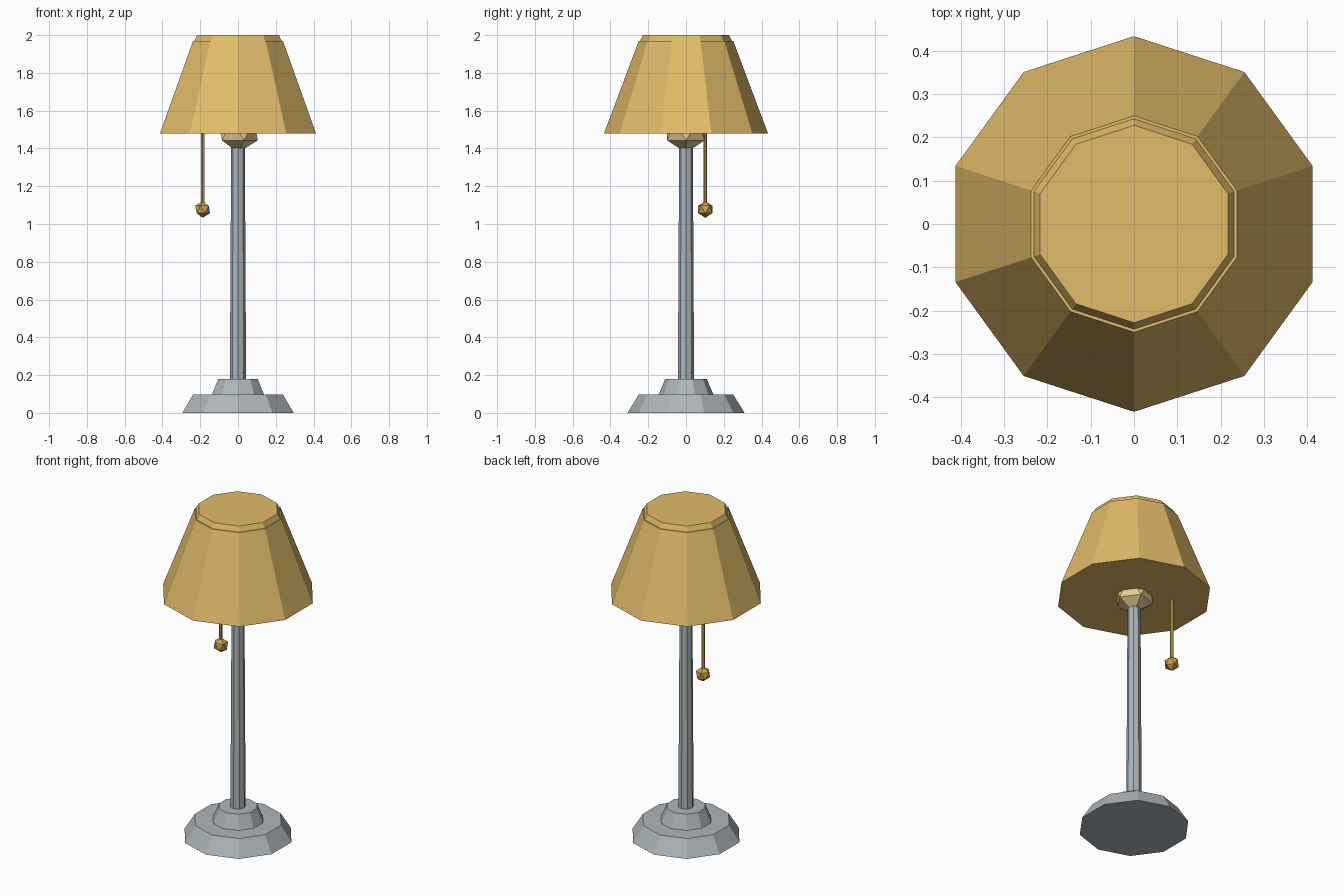
import bpy
import bmesh
import math
from mathutils import Matrix, Vector

old = bpy.data.objects.get("Cube")
if old:
    bpy.data.objects.remove(old, do_unlink=True)


def material(name, rgb):
    mat = bpy.data.materials.new(name)
    mat.use_nodes = True
    mat.diffuse_color = (*rgb, 1)
    mat.node_tree.nodes["Principled BSDF"].inputs["Base Color"].default_value = (*rgb, 1)
    return mat


steel = material("grey steel", (0.42, 0.47, 0.50))
fabric = material("warm yellow fabric", (0.76, 0.50, 0.14))
brass = material("dark brass", (0.61, 0.37, 0.08))
glass = material("pale bulb glass", (0.76, 0.60, 0.28))


def finish(name, bm, mat):
    mesh = bpy.data.meshes.new(name)
    bmesh.ops.recalc_face_normals(bm, faces=bm.faces)
    bm.to_mesh(mesh)
    bm.free()
    mesh.materials.append(mat)
    obj = bpy.data.objects.new(name, mesh)
    bpy.context.collection.objects.link(obj)
    return obj


def lathe(name, profile, sides, mat, centre=(0, 0)):
    """Closed solid of flat facets from (radius, height) rings, first corner on +y."""
    bm = bmesh.new()
    rings = []
    for r, z in profile:
        angles = [math.pi / 2 + math.tau * i / sides for i in range(sides)]
        rings.append([bm.verts.new((centre[0] + r * math.cos(a),
                                    centre[1] + r * math.sin(a), z)) for a in angles])
    for low, high in zip(rings, rings[1:]):
        for i in range(sides):
            j = (i + 1) % sides
            bm.faces.new((low[i], low[j], high[j], high[i]))
    bm.faces.new(rings[0])
    bm.faces.new(rings[-1])
    return finish(name, bm, mat)


def faceted_ball(name, centre, radius, mat):
    bm = bmesh.new()
    turn = Matrix.Translation(Vector(centre)) @ Matrix.Rotation(math.pi, 4, "Z")
    bmesh.ops.create_icosphere(bm, subdivisions=1, radius=radius, matrix=turn)
    return finish(name, bm, mat)


# Stepped foot and tapered post
lathe("base", [(0.31, 0), (0.25, 0.097), (0.145, 0.097), (0.11, 0.18)], 10, steel)
lathe("post", [(0.043, 0.17), (0.036, 1.45)], 8, steel)

# Solid shade with a small raised cap
lathe("shade", [(0.434, 1.48), (0.25, 1.97), (0.243, 1.97), (0.228, 2.0)], 10, fabric)

# Bulb showing under the shade
faceted_ball("bulb", (0, 0, 1.495), 0.117, glass)

# Pull cord with its bead
pull = (-0.187, 0.102)
lathe("pull_cord", [(0.01, 1.08), (0.01, 1.49)], 6, brass, pull)
faceted_ball("pull_bead", (*pull, 1.077), 0.044, brass)
